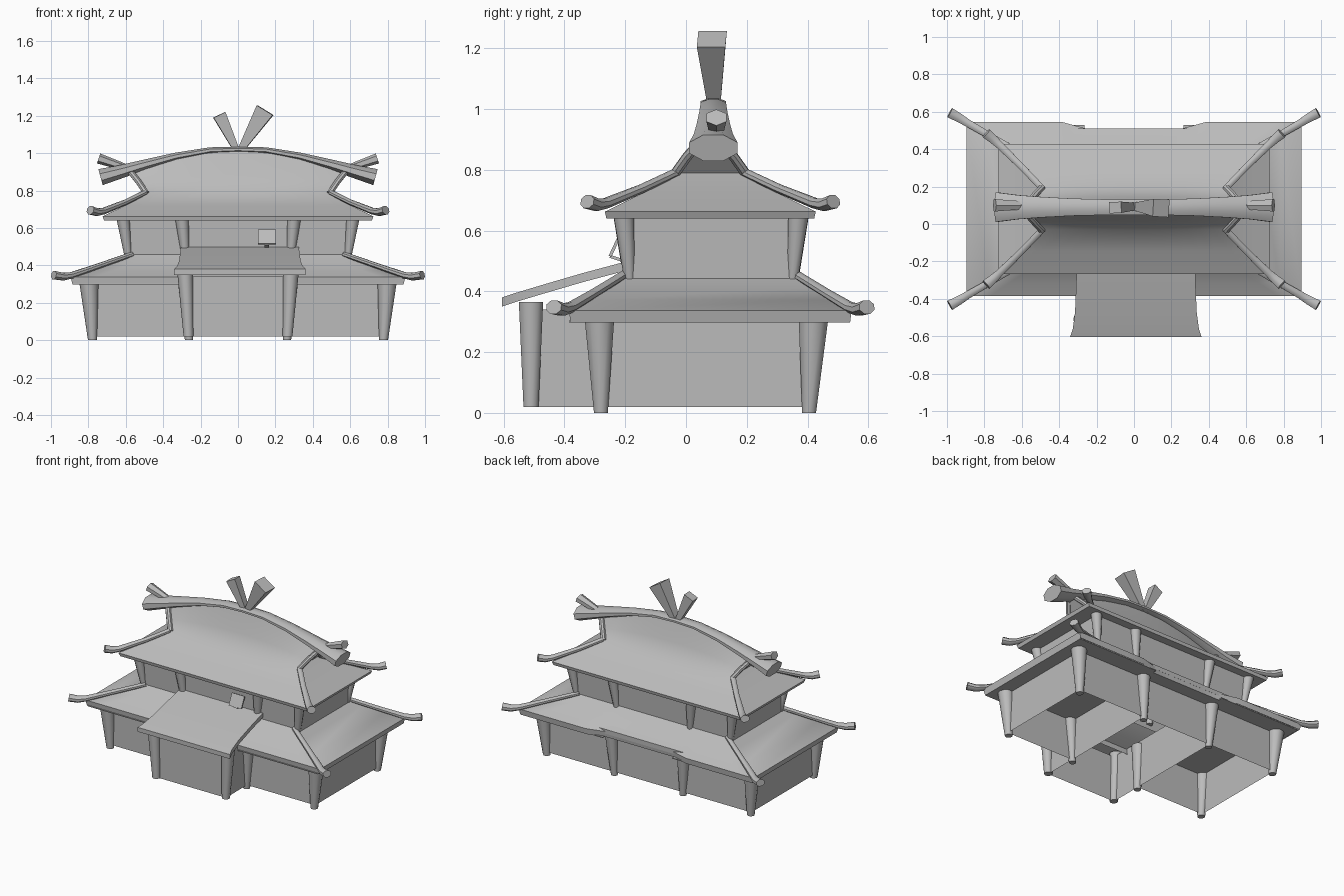
import bpy, bmesh, math
from mathutils import Vector

cube = bpy.data.objects.get("Cube")
if cube:
    bpy.data.objects.remove(cube, do_unlink=True)

grey = bpy.data.materials.new("stone_grey")
grey.use_nodes = True
COLOUR = (0.5, 0.5, 0.5, 1)
grey.diffuse_color = COLOUR
grey.node_tree.nodes["Principled BSDF"].inputs["Base Color"].default_value = COLOUR

CY = 0.08  # centre line of the main building


def finish(name, bm, angle=40):
    bmesh.ops.recalc_face_normals(bm, faces=bm.faces)
    me = bpy.data.meshes.new(name)
    bm.to_mesh(me)
    bm.free()
    me.materials.append(grey)
    ob = bpy.data.objects.new(name, me)
    bpy.context.collection.objects.link(ob)
    bpy.ops.object.select_all(action="DESELECT")
    ob.select_set(True)
    bpy.context.view_layer.objects.active = ob
    bpy.ops.object.shade_smooth_by_angle(angle=math.radians(angle))
    return ob


def loft(name, rings, start=True, end=True, angle=40):
    """Skin closed rings of points, with optional end caps."""
    bm = bmesh.new()
    rows = [[bm.verts.new(p) for p in ring] for ring in rings]
    n = len(rows[0])
    for a, b in zip(rows, rows[1:]):
        for i in range(n):
            j = (i + 1) % n
            bm.faces.new((a[i], a[j], b[j], b[i]))
    if start:
        bm.faces.new(rows[0][::-1])
    if end:
        bm.faces.new(rows[-1])
    return finish(name, bm, angle)


def beam(name, path, sizes, sides=8, angle=40):
    """Tapered beam along a path; sizes are (sideways, upward) radii."""
    path = [Vector(p) for p in path]
    rings = []
    for i, p in enumerate(path):
        t = (path[min(i + 1, len(path) - 1)] - path[max(i - 1, 0)]).normalized()
        side = t.cross(Vector((0, 0, 1))).normalized()
        up = side.cross(t)
        w, h = sizes[i]
        k = 1.414 if sides == 4 else 1
        rings.append([p + side * (w * k * math.cos(a)) + up * (h * k * math.sin(a))
                      for a in [(q + 0.5) * math.tau / sides for q in range(sides)]])
    return loft(name, rings, angle=angle)


def post(name, x, y, z0, z1, r0, r1, lean=(0, 0)):
    def ring(cx, cy, z, r):
        return [(cx + r * math.cos(a), cy + r * math.sin(a), z)
                for a in [q * math.tau / 10 for q in range(10)]]
    return loft(name, [ring(x, y, z0, r0), ring(x + lean[0], y + lean[1], z1, r1)])


def box_walls(name, x0, x1, y0, y1, z0, z1, flare=0.0, caps=(False, False)):
    def ring(z, f):
        return [(x0 - f, y0 - f, z), (x1 + f, y0 - f, z), (x1 + f, y1 + f, z), (x0 - f, y1 + f, z)]
    return loft(name, [ring(z0, 0), ring(z1, flare)], *caps)


def roof_ring(hx, hy, z, arch=0.0, n=14, notch=None):
    """Rectangular ring, split along x so that it can arch."""
    xs = [-hx + 2 * hx * i / n for i in range(n + 1)]
    front = [(x, CY - hy, z - arch * x * x) for x in xs]
    back = []
    for x in reversed(xs):
        y = CY + hy
        if notch and abs(x) < 0.27:
            y = min(y, notch)
        back.append((x, y, z - arch * x * x))
    return front + back


# Ground floor: two wings and a deeper middle hall, open underneath
for s, side in ((1, "left"), (-1, "right")):
    box_walls(side + "_wing_wall", min(s * .265, s * .785), max(s * .265, s * .785),
              -.28, .41, .02, .31, caps=(False, True))
    box_walls(side + "_eave_underside", min(s * .265, s * .88), max(s * .265, s * .88),
              -.385, .53, .298, .304, caps=(True, True))
box_walls("hall_wall", -.265, .265, -.51, .41, .02, .34)
box_walls("hall_back_eave", -.27, .27, .40, .50, .298, .304, caps=(True, True))

# Ground floor posts, wider at the top
for s, side in ((1, "left"), (-1, "right")):
    for y, where, ly in ((-.28, "front", -.005), (.405, "back", .015)):
        post(f"{side}_{where}_corner_post", s * .778, y, .0, .32, .024, .052, (s * .02, ly))
        post(f"{side}_{where}_hall_post", s * .262, y, .0, .32, .022, .045, (s * .015, ly))
    post(side + "_porch_post", s * .265, -.51, .02, .365, .026, .042, (s * .018, 0))

# Lower roof, sagging slightly between eave and wall
loft("lower_roof", [roof_ring(.885, .46, .298, notch=.505),
                    roof_ring(.895, .465, .337, notch=.51),
                    roof_ring(.78, .395, .372, notch=.47),
                    roof_ring(.66, .33, .412),
                    roof_ring(.57, .275, .458)], start=False, end=False, angle=35)


# Sloping roof slabs at the porch and the back
def slab(name, cx, rows, thick):
    rings = [[(cx - hx, y, z), (cx + hx, y, z), (cx + hx, y, z - thick), (cx - hx, y, z - thick)]
             for hx, y, z in rows]
    return loft(name, rings)


slab("porch_roof", .01, [(.352, -.605, .380), (.337, -.56, .395), (.325, -.47, .422),
                         (.32, -.34, .46), (.315, -.19, .5)], .03)
slab("back_roof_panel", -.005, [(.355, .51, .352), (.355, .46, .376), (.355, .42, .40)], .03)

# Upper floor
box_walls("upper_wall", -.6, .6, -.19, .355, .40, .65, flare=.012)
for s, side in ((1, "left"), (-1, "right")):
    for y, where, ly in ((-.185, "front", -.02), (.35, "back", .02)):
        post(f"{side}_{where}_upper_corner_post", s * .585, y, .43, .65, .018, .035, (s * .03, ly))
        post(f"{side}_{where}_upper_post", s * .28, y, .43, .65, .02, .036, (s * .02, ly))

# Upper roof: hipped skirt that turns into an arched, overhanging gable
loft("upper_roof", [roof_ring(.715, .342, .64),
                    roof_ring(.725, .347, .662),
                    roof_ring(.60, .225, .722),
                    roof_ring(.485, .11, .79),
                    roof_ring(.525, .065, .885, .18),
                    roof_ring(.57, .02, 1.01, .38)], angle=35)

# Arched ridge beam, swelling at both ends
half = [(.15, 1.015, .045, .018), (.33, .983, .05, .022), (.50, .938, .06, .03),
        (.62, .903, .07, .038), (.735, .872, .086, .048)]
ridge = [(-x, z, w, h) for x, z, w, h in reversed(half)] + [(0, 1.02, .045, .016)] + half
beam("ridge_beam", [(x, CY + .01, z) for x, z, w, h in ridge], [(w, h) for x, z, w, h in ridge], 8)

# Ridge finials and end prongs
beam("left_finial", [(.01, .093, 1.01), (.145, .085, 1.23)], [(.02, .015), (.047, .05)], 4)
beam("right_finial", [(-.005, .093, 1.01), (-.1, .088, 1.205)], [(.02, .015), (.03, .035)], 4)
for s, side in ((1, "left"), (-1, "right")):
    beam(side + "_ridge_prong", [(s * .56, .1, .91), (s * .68, .1, .95), (s * .745, .1, .972)],
         [(.022, .016), (.032, .024), (.038, .028)], 6)

# Corner ridges with flared tips on both roofs
for s, side in ((1, "left"), (-1, "right")):
    for t, where in ((-1, "front"), (1, "back")):
        def place(pts):
            return [(s * x, CY + t * y, z) for x, y, z in pts]
        beam(f"{side}_{where}_lower_corner_ridge",
             place([(.565, .275, .46), (.76, .385, .392), (.89, .46, .347), (.935, .488, .34), (.985, .515, .348)]),
             [(.016, .014), (.019, .015), (.022, .018), (.026, .022), (.03, .024)])
        beam(f"{side}_{where}_upper_corner_ridge",
             place([(.495, .115, .79), (.60, .225, .738), (.72, .343, .69), (.755, .375, .685), (.79, .405, .695)]),
             [(.018, .014), (.018, .015), (.022, .018), (.026, .022), (.03, .024)])
        beam(f"{side}_{where}_gable_edge",
             place([(.49, .118, .785), (.53, .075, .845), (.57, .03, .895)]),
             [(.018, .016)] * 3)

# Small tilted plaque above the porch
beam("plaque", [(.155, -.25, .515), (.155, -.215, .59)], [(.048, .005)] * 2, 4)
beam("plaque_stand", [(.155, -.25, .515), (.155, -.205, .5)], [(.012, .005)] * 2, 4)
